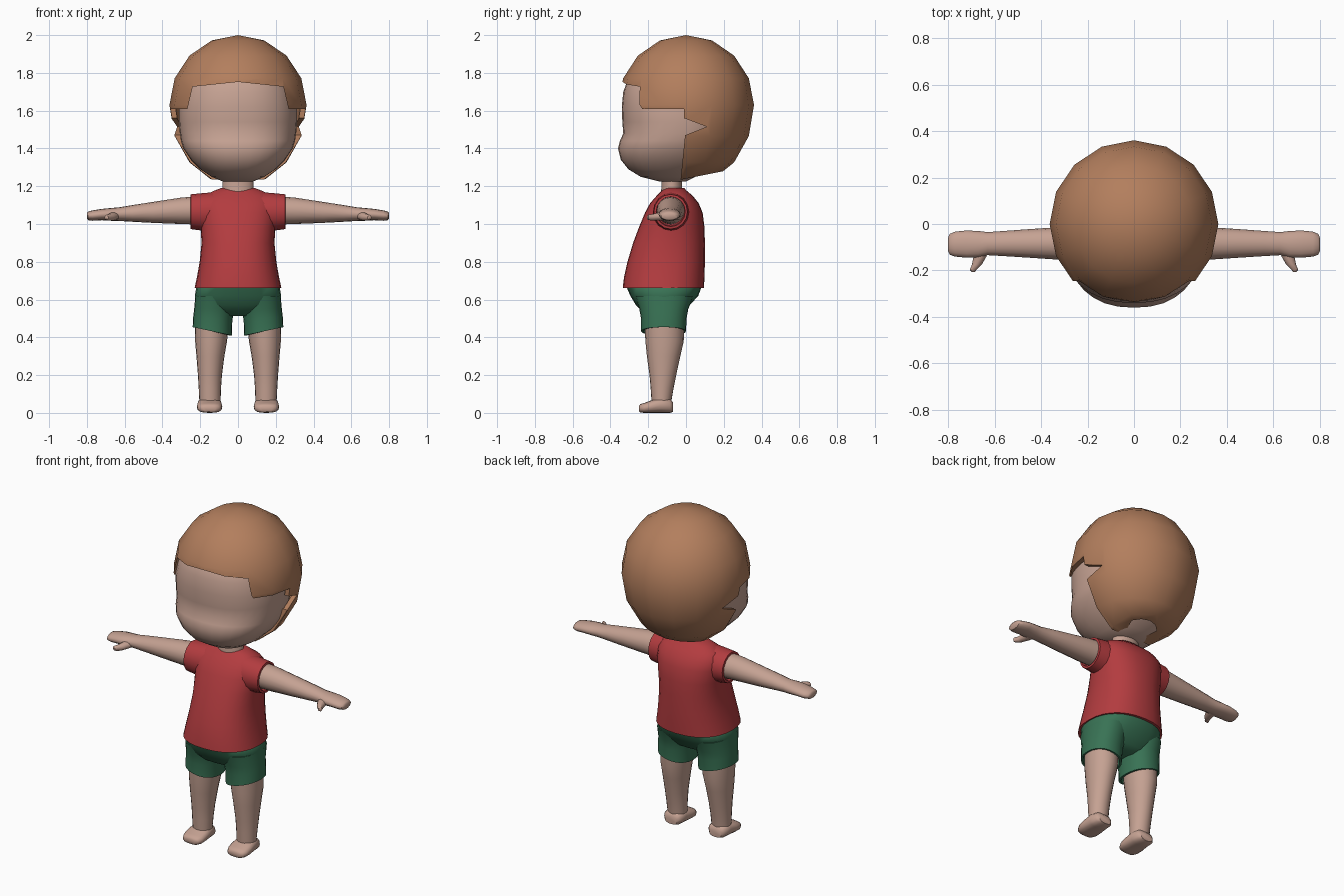
import bpy, bmesh, math
from mathutils import Vector


def material(name, rgb):
    m = bpy.data.materials.new(name)
    m.diffuse_color = (*rgb, 1)
    return m


SKIN = material("skin", (0.56, 0.36, 0.29))
HAIR = material("hair", (0.45, 0.21, 0.11))
RED = material("red_cloth", (0.45, 0.045, 0.05))
GREEN = material("green_cloth", (0.04, 0.17, 0.09))


def add_object(name, bm, mat=None):
    bmesh.ops.recalc_face_normals(bm, faces=bm.faces)
    me = bpy.data.meshes.new(name)
    bm.to_mesh(me)
    bm.free()
    ob = bpy.data.objects.new(name, me)
    bpy.context.collection.objects.link(ob)
    if mat:
        me.materials.append(mat)
    return ob


def smooth(ob, angle=45):
    bpy.ops.object.select_all(action='DESELECT')
    ob.select_set(True)
    bpy.context.view_layer.objects.active = ob
    bpy.ops.object.shade_smooth_by_angle(angle=math.radians(angle))


def place(axis, pos, a, b):
    return Vector({'x': (pos, a, b), 'y': (a, pos, b), 'z': (a, b, pos)}[axis])


def loft(name, axis, sections, mat, n=24, power=2.0, mirror=False):
    """Sections: (position, a_min, a_max, b_min, b_max[, tilt]) along an axis, ends capped."""
    bm = bmesh.new()
    rings = []
    for pos, a0, a1, b0, b1, *tilt in sections:
        ring = []
        for i in range(n):
            t = 2 * math.pi * i / n
            c, s = math.cos(t), math.sin(t)
            u = math.copysign(abs(c) ** (2 / power), c)
            v = math.copysign(abs(s) ** (2 / power), s)
            p = pos + (tilt[0] * u if tilt else 0)
            ring.append(bm.verts.new(place(axis, p, (a0 + a1) / 2 + u * (a1 - a0) / 2,
                                           (b0 + b1) / 2 + v * (b1 - b0) / 2)))
        rings.append(ring)
    for r, q in zip(rings, rings[1:]):
        for i in range(n):
            j = (i + 1) % n
            bm.faces.new((r[i], r[j], q[j], q[i]))
    bm.faces.new(rings[0])
    bm.faces.new(rings[-1])
    ob = add_object(name, bm, mat)
    smooth(ob)
    if mirror:
        ob.modifiers.new("mirror", 'MIRROR')
    return ob


def prism(axis, outline, lo, hi):
    bm = bmesh.new()
    ends = [[bm.verts.new(place(axis, p, a, b)) for a, b in outline] for p in (lo, hi)]
    for e in ends:
        bm.faces.new(e)
    for i in range(len(outline)):
        j = (i + 1) % len(outline)
        bm.faces.new((ends[0][i], ends[0][j], ends[1][j], ends[1][i]))
    ob = add_object("hair_cutter", bm)
    ob.hide_render = True
    return ob


# Hair: faceted ball shell, longer below, with face, ear and neck openings
bm = bmesh.new()
bmesh.ops.create_uvsphere(bm, u_segments=16, v_segments=8, radius=1)
for v in bm.verts:
    v.co = (v.co.x * 0.363, v.co.y * 0.36, 1.63 + v.co.z * (0.37 if v.co.z > 0 else 0.43))
hair = add_object("hair", bm, HAIR)
shell = hair.modifiers.new("shell", 'SOLIDIFY')
shell.thickness = 0.028
shell.offset = -1
cutters = [
    prism('y', [(-0.27, 1.5), (-0.27, 1.6), (-0.24, 1.727), (0, 1.752),
                (0.24, 1.727), (0.27, 1.6), (0.27, 1.5)], -0.7, -0.12),
    prism('x', [(-0.6, 1.61), (-0.01, 1.61), (-0.01, 1.56), (0.11, 1.515),
                (-0.005, 1.47), (-0.03, 1.22), (-0.03, 0.95), (-0.6, 0.95)], -0.6, 0.6),
    prism('x', [(-0.1, 1.22), (0.5, 1.34), (0.5, 0.9), (-0.1, 0.9)], -0.7, 0.7),
]
for c in cutters:
    cut = hair.modifiers.new("opening", 'BOOLEAN')
    cut.operation = 'DIFFERENCE'
    cut.solver = 'EXACT'
    cut.object = c
bpy.ops.object.select_all(action='DESELECT')
hair.select_set(True)
bpy.context.view_layer.objects.active = hair
for m in list(hair.modifiers):
    bpy.ops.object.modifier_apply(modifier=m.name)
for c in cutters:
    bpy.data.objects.remove(c)
smooth(hair, 40)

# Head with full cheeks, and neck
loft("head", 'z', [
    (1.225, -0.08, 0.08, -0.14, 0.0), (1.25, -0.14, 0.14, -0.24, 0.05),
    (1.29, -0.20, 0.20, -0.305, 0.12), (1.34, -0.25, 0.25, -0.345, 0.17),
    (1.40, -0.29, 0.29, -0.36, 0.21), (1.44, -0.302, 0.302, -0.35, 0.23),
    (1.48, -0.308, 0.308, -0.332, 0.24), (1.54, -0.313, 0.313, -0.337, 0.25),
    (1.62, -0.313, 0.313, -0.34, 0.25), (1.70, -0.295, 0.295, -0.332, 0.24),
    (1.76, -0.27, 0.27, -0.31, 0.22), (1.84, -0.20, 0.20, -0.24, 0.17),
    (1.92, -0.09, 0.09, -0.10, 0.07)], SKIN, n=32, power=2.3)
loft("neck", 'z', [(1.12, -0.09, 0.09, -0.14, -0.01), (1.19, -0.083, 0.083, -0.13, -0.02),
                   (1.26, -0.083, 0.083, -0.13, -0.02)], SKIN)

# Shirt body, open at the hem, with a round belly
loft("shirt", 'z', [
    (0.70, -0.19, 0.19, -0.29, 0.06), (0.66, -0.215, 0.215, -0.32, 0.08),
    (0.66, -0.23, 0.23, -0.335, 0.095), (0.72, -0.217, 0.217, -0.328, 0.098),
    (0.80, -0.203, 0.203, -0.31, 0.1), (0.90, -0.193, 0.193, -0.28, 0.1),
    (0.98, -0.198, 0.198, -0.25, 0.098), (1.06, -0.207, 0.207, -0.217, 0.088),
    (1.11, -0.205, 0.205, -0.19, 0.067), (1.15, -0.18, 0.18, -0.155, 0.035),
    (1.175, -0.13, 0.13, -0.13, 0.005), (1.19, -0.09, 0.09, -0.115, -0.01)],
    RED, n=28, power=2.3)
loft("shirt_sleeve", 'x', [
    (0.11, -0.175, 0.02, 0.95, 1.17), (0.19, -0.175, 0.015, 0.965, 1.163),
    (0.25, -0.17, 0.008, 0.973, 1.157), (0.252, -0.158, -0.004, 0.986, 1.145),
    (0.23, -0.155, -0.007, 0.99, 1.142)], RED, n=16, mirror=True)

# Arms with mitten hands and thumbs
loft("arm", 'x', [
    (0.2, -0.155, -0.005, 0.997, 1.147), (0.3, -0.155, -0.012, 1.0, 1.14),
    (0.45, -0.145, -0.022, 1.006, 1.117), (0.56, -0.138, -0.03, 1.012, 1.1),
    (0.63, -0.134, -0.035, 1.016, 1.088), (0.67, -0.145, -0.03, 1.017, 1.085),
    (0.72, -0.145, -0.028, 1.02, 1.08), (0.77, -0.14, -0.033, 1.017, 1.072),
    (0.793, -0.132, -0.043, 1.02, 1.066), (0.8, -0.115, -0.06, 1.03, 1.058)],
    SKIN, n=16, mirror=True)
loft("thumb", 'y', [
    (-0.207, 0.685, 0.697, 1.027, 1.042), (-0.198, 0.678, 0.707, 1.02, 1.05),
    (-0.175, 0.655, 0.697, 1.017, 1.054), (-0.14, 0.635, 0.69, 1.018, 1.062),
    (-0.10, 0.62, 0.69, 1.02, 1.065)], SKIN, n=10, mirror=True)

# Shorts: seat and two trouser legs with slanted hems
loft("shorts_seat", 'z', [
    (0.513, -0.10, 0.10, -0.19, -0.05), (0.535, -0.17, 0.17, -0.23, -0.01),
    (0.57, -0.218, 0.218, -0.265, 0.02), (0.62, -0.228, 0.228, -0.295, 0.065),
    (0.66, -0.222, 0.222, -0.312, 0.08), (0.71, -0.18, 0.18, -0.28, 0.05)],
    GREEN, power=2.3)
loft("shorts_leg", 'z', [
    (0.47, 0.055, 0.22, -0.21, -0.02, 0.02), (0.432, 0.045, 0.23, -0.225, -0.01, 0.022),
    (0.432, 0.033, 0.24, -0.237, 0.0, 0.022), (0.5, 0.03, 0.237, -0.238, 0.003, 0.01),
    (0.55, 0.02, 0.232, -0.247, 0.012), (0.62, 0.01, 0.226, -0.27, 0.04)],
    GREEN, power=2.2, mirror=True)

# Legs and bare feet
loft("leg", 'z', [
    (0.03, 0.095, 0.203, -0.18, -0.08), (0.07, 0.092, 0.205, -0.183, -0.076),
    (0.13, 0.09, 0.208, -0.187, -0.066), (0.2, 0.085, 0.212, -0.193, -0.052),
    (0.3, 0.072, 0.22, -0.207, -0.03), (0.38, 0.058, 0.227, -0.215, -0.012),
    (0.5, 0.045, 0.23, -0.22, -0.01)], SKIN, n=20, mirror=True)
loft("foot", 'y', [
    (-0.25, 0.12, 0.18, 0.008, 0.036), (-0.242, 0.098, 0.203, 0.002, 0.046),
    (-0.22, 0.086, 0.215, 0.0, 0.053), (-0.185, 0.083, 0.218, 0.0, 0.066),
    (-0.13, 0.087, 0.213, 0.0, 0.085), (-0.085, 0.093, 0.207, 0.0, 0.075),
    (-0.068, 0.11, 0.19, 0.006, 0.055)], SKIN, n=16, power=2.6, mirror=True)
